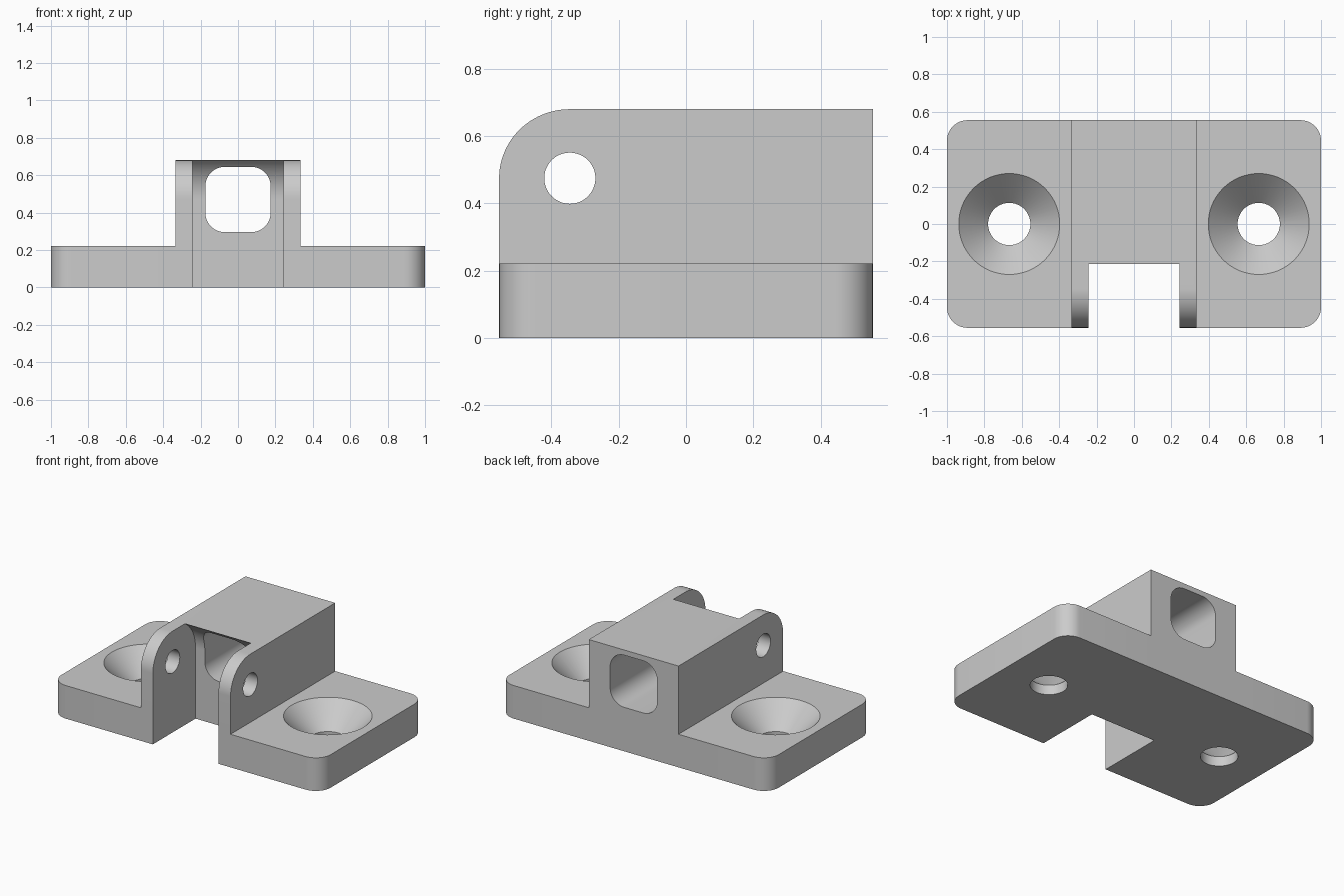
import bpy
import bmesh
from math import cos, sin, radians, pi

if "Cube" in bpy.data.objects:
    bpy.data.objects.remove(bpy.data.objects["Cube"], do_unlink=True)

HALF_DEPTH = 0.555
TOP, PLATE_TOP = 0.68, 0.222
PIN_Y, PIN_Z = -0.345, 0.475


def arc(cx, cy, r, start, end, steps):
    angles = [radians(start + (end - start) * i / steps) for i in range(steps + 1)]
    return [(cx + r * cos(a), cy + r * sin(a)) for a in angles]


def rounded_rect(cx, cy, hw, hh, r, steps=12):
    points = []
    for i, (sx, sy) in enumerate([(1, 1), (-1, 1), (-1, -1), (1, -1)]):
        points += arc(cx + sx * (hw - r), cy + sy * (hh - r), r, 90 * i, 90 * i + 90, steps)
    return points


def loft(name, rings):
    """Join matching rings of 3D points into a closed solid."""
    bm = bmesh.new()
    loops = [[bm.verts.new(p) for p in ring] for ring in rings]
    n = len(loops[0])
    bm.faces.new(loops[0])
    bm.faces.new(loops[-1])
    for a, b in zip(loops, loops[1:]):
        for i in range(n):
            j = (i + 1) % n
            bm.faces.new((a[i], a[j], b[j], b[i]))
    bmesh.ops.recalc_face_normals(bm, faces=bm.faces)
    mesh = bpy.data.meshes.new(name)
    bm.to_mesh(mesh)
    bm.free()
    obj = bpy.data.objects.new(name, mesh)
    bpy.context.collection.objects.link(obj)
    return obj


def prism(name, outline, axis, low, high):
    place = {"x": lambda u, v, w: (w, u, v),
             "y": lambda u, v, w: (u, w, v),
             "z": lambda u, v, w: (u, v, w)}[axis]
    return loft(name, [[place(u, v, w) for u, v in outline] for w in (low, high)])


def combine(target, other, operation):
    mod = target.modifiers.new(other.name, "BOOLEAN")
    mod.operation, mod.solver, mod.object = operation, "EXACT", other
    bpy.ops.object.select_all(action="DESELECT")
    bpy.context.view_layer.objects.active = target
    target.select_set(True)
    bpy.ops.object.modifier_apply(modifier=mod.name)
    bpy.data.objects.remove(other, do_unlink=True)


# Mounting plate with rounded corners
bracket = prism("hinge_bracket", rounded_rect(0, 0, 1, HALF_DEPTH, 0.11), "z", 0, PLATE_TOP)

# Raised centre block with a rounded front nose
nose = arc(PIN_Y, PIN_Z, TOP - PIN_Z, 90, 180, 24)
nose = [(PIN_Y + (y - PIN_Y) * 0.21 / (TOP - PIN_Z), z) for y, z in nose]
side = nose + [(-HALF_DEPTH, 0), (HALF_DEPTH, 0), (HALF_DEPTH, TOP)]
combine(bracket, prism("centre_block", side, "x", -0.333, 0.333), "UNION")

# Knuckle slot with a concave clearance around the pin
slot = [(-0.7, -0.1), (PIN_Y + 0.243, -0.1)]
slot += arc(PIN_Y, PIN_Z, 0.243, 0, 58, 20) + [(-0.216, 0.8), (-0.7, 0.8)]
combine(bracket, prism("knuckle_slot", slot, "x", -0.244, 0.244), "DIFFERENCE")

# Rounded square passage through the block
passage = rounded_rect(0, 0.47, 0.175, 0.175, 0.105)
combine(bracket, prism("passage", passage, "y", -0.7, 0.7), "DIFFERENCE")

# Pin hole through both cheeks
pin = arc(PIN_Y, PIN_Z, 0.076, 0, 360, 48)[:-1]
combine(bracket, prism("pin_hole", pin, "x", -0.5, 0.5), "DIFFERENCE")

# Countersunk screw holes
for sign in (-1, 1):
    rings = []
    for r, z in [(0.113, -0.1), (0.113, 0.065), (0.27, PLATE_TOP), (0.27, 0.3)]:
        rings.append([(x, y, z) for x, y in arc(sign * 0.667, 0, r, 0, 360, 64)[:-1]])
    combine(bracket, loft("screw_hole", rings), "DIFFERENCE")

# Single grey finish
grey = bpy.data.materials.new("light_grey")
grey.use_nodes = True
colour = (0.6, 0.6, 0.6, 1)
grey.diffuse_color = colour
grey.node_tree.nodes["Principled BSDF"].inputs["Base Color"].default_value = colour
bracket.data.materials.clear()
bracket.data.materials.append(grey)
for face in bracket.data.polygons:
    face.material_index = 0

bpy.ops.object.select_all(action="DESELECT")
bracket.select_set(True)
bpy.context.view_layer.objects.active = bracket
bpy.ops.object.shade_smooth_by_angle(angle=radians(30))
